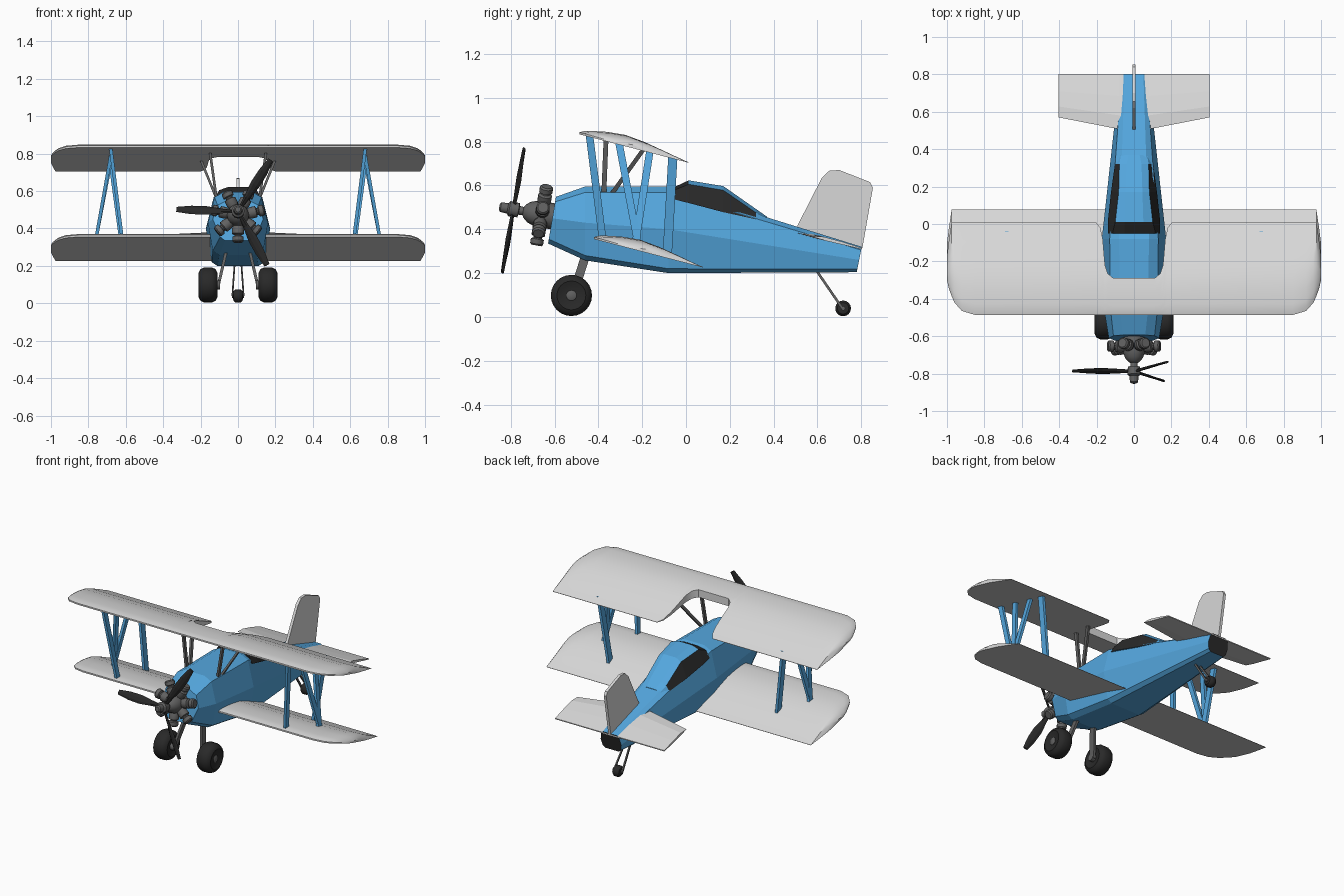
import bpy, bmesh
from math import sin, cos, pi, radians
from mathutils import Vector

if "Cube" in bpy.data.objects:
    bpy.data.objects.remove(bpy.data.objects["Cube"])


def material(name, rgb):
    m = bpy.data.materials.new(name)
    m.diffuse_color = (*rgb, 1)
    m.use_nodes = True
    m.node_tree.nodes["Principled BSDF"].inputs["Base Color"].default_value = m.diffuse_color
    return m


BLUE = material("sky blue", (0.09, 0.39, 0.74))
WHITE = material("pale grey", (0.69, 0.69, 0.69))
METAL = material("engine grey", (0.12, 0.12, 0.12))
BLACK = material("black", (0.022, 0.022, 0.022))


def loft(name, rings, mats, smooth=None, rule=None):
    """Skin a list of equal point rings and cap both ends."""
    bm = bmesh.new()
    vs = [[bm.verts.new(p) for p in ring] for ring in rings]
    n = len(vs[0])
    for a, b in zip(vs, vs[1:]):
        for i in range(n):
            j = (i + 1) % n
            bm.faces.new((a[i], a[j], b[j], b[i]))
    bm.faces.new(vs[0])
    bm.faces.new(vs[-1])
    bmesh.ops.recalc_face_normals(bm, faces=bm.faces)
    bm.normal_update()
    if rule:
        for f in bm.faces:
            f.material_index = rule(f.normal, f.calc_center_median())
    me = bpy.data.meshes.new(name)
    bm.to_mesh(me)
    bm.free()
    ob = bpy.data.objects.new(name, me)
    bpy.context.collection.objects.link(ob)
    for m in mats:
        me.materials.append(m)
    if smooth:
        bpy.ops.object.select_all(action='DESELECT')
        ob.select_set(True)
        bpy.context.view_layer.objects.active = ob
        bpy.ops.object.shade_smooth_by_angle(angle=radians(smooth))
    return ob


def lathe(name, origin, axis, profile, mat, seg=16):
    """Revolve (distance along axis, radius) pairs."""
    o, ax = Vector(origin), Vector(axis).normalized()
    u = ax.orthogonal().normalized()
    v = ax.cross(u)
    rings = [[o + ax * d + (u * cos(2 * pi * i / seg) + v * sin(2 * pi * i / seg)) * r
              for i in range(seg)] for d, r in profile]
    return loft(name, rings, [mat], 40)


def strut(name, a, b, wx, wy, mat):
    """Straight bar with a level rectangular section."""
    offs = [(-1, -1), (1, -1), (1, 1), (-1, 1)]
    loft(name, [[(p[0] + sx * wx / 2, p[1] + sy * wy / 2, p[2]) for sx, sy in offs]
                for p in (a, b)], [mat])


def mirrored(half):
    return half + [(-x, *rest) for x, *rest in reversed(half)]


# fuselage: y, y lean, then half-section (width, height) from bottom to top
stations = [
    (-0.61, 0.17, [(0.07, 0.335), (0.095, 0.355), (0.135, 0.45), (0.11, 0.525), (0.06, 0.548)]),
    (-0.46, 0, [(0.10, 0.258), (0.135, 0.28), (0.16, 0.43), (0.125, 0.568), (0.075, 0.595)]),
    (-0.08, 0, [(0.11, 0.2), (0.14, 0.22), (0.172, 0.40), (0.13, 0.568), (0.08, 0.594)]),
    (0.79, 0.2, [(0.05, 0.204), (0.066, 0.218), (0.076, 0.26), (0.066, 0.305), (0.05, 0.32)]),
]
loft("fuselage", [[(x, y + k * (z - (0.45 if y < 0 else 0.26)), z) for x, z in mirrored(h)]
                  for y, k, h in stations], [BLUE, BLACK],
     rule=lambda n, c: int(n.y > 0.8))

# canopy: black windscreen and side windows, blue roof
canopy = [
    (-0.05, [(0.14, 0.535), (0.115, 0.58), (0.05, 0.594)]),
    (0.012, [(0.14, 0.52), (0.10, 0.605), (0.05, 0.623)]),
    (0.17, [(0.123, 0.478), (0.082, 0.578), (0.045, 0.597)]),
    (0.32, [(0.102, 0.445), (0.078, 0.475), (0.04, 0.492)]),
    (0.37, [(0.088, 0.42), (0.07, 0.45), (0.03, 0.457)]),
]
loft("canopy", [[(x, y, z) for x, z in mirrored(h)] for y, h in canopy], [BLUE, BLACK],
     rule=lambda n, c: int((n.y < -0.3 and c.y < 0.01) or (abs(n.x) > 0.55 and c.y < 0.32)))

# wings: flat underside, arched top, rounded tips
ARCH = [(0, 0.010), (0.05, 0.022), (0.12, 0.031), (0.25, 0.044), (0.42, 0.052),
        (0.6, 0.042), (0.78, 0.024), (0.9, 0.011), (1, 0.002)]


def arch(t):
    for (a, p), (b, q) in zip(ARCH, ARCH[1:]):
        if t <= b:
            return p + (q - p) * (t - a) / (b - a)
    return ARCH[-1][1]


TE = 0.012
TIP = [(0.85, -0.486, TE, 1), (0.92, -0.465, TE, 0.95), (0.96, -0.42, TE, 0.85),
       (0.975, -0.385, TE, 0.75), (0.99, -0.345, -0.09, 0.55), (1.0, -0.30, -0.17, 0.3)]
CUTOUT = [(0.11, -0.486, -0.29, 1), (0.14, -0.486, -0.265, 1), (0.155, -0.486, -0.22, 1),
          (0.167, -0.486, -0.08, 1), (0.18, -0.486, -0.02, 1), (0.205, -0.486, TE, 1)]


def wing(name, half, dy, dz):
    rings = []
    for x, le, te, s in [(-a, *r) for a, *r in reversed(half)] + half:
        ys = [le + (te - le) * t for t, _ in ARCH]
        full = TE if abs(x) < 0.5 else te
        base = [0.833 - 0.26 * (y + 0.486) for y in ys]
        top = [(x, y + dy, b + dz + s * arch((y - le) / (full - le))) for y, b in zip(ys, base)]
        bot = [(x, y + dy, b + dz) for y, b in zip(ys, base)]
        rings.append(top + bot[::-1])
    loft(name, rings, [WHITE], 35)


wing("upper_wing", CUTOUT + TIP, 0, 0)
wing("lower_wing", [(0.05, -0.486, TE, 1)] + TIP, 0.066, -0.478)

# tail fin and tailplane
fin = [(0.50, 0.40), (0.62, 0.635), (0.655, 0.668), (0.70, 0.67), (0.84, 0.615),
       (0.853, 0.59), (0.805, 0.315)]
loft("tail_fin", [[(x, y, z) for y, z in fin] for x in (-0.009, 0.009)], [WHITE])


def tail_section(x, le):
    prof = [(0, 0), (0.25, 0.012), (0.6, 0.01), (1, 0.003), (1, -0.003), (0.3, -0.004)]
    pts = [(le + (0.803 - le) * t, o) for t, o in prof]
    return [(x, y, 0.382 - 0.24 * (y - 0.51) + o) for y, o in pts]


loft("tailplane", [tail_section(x, le) for x, le in
                   ((-0.403, 0.57), (-0.08, 0.507), (0.08, 0.507), (0.403, 0.57))], [WHITE])

# radial engine on a thrust line tilted slightly upward
X = Vector((1, 0, 0))
F = Vector((0, -cos(radians(10)), sin(radians(10))))
U = Vector((0, sin(radians(10)), cos(radians(10))))
E = Vector((0, -0.658, 0.468))
lathe("crankcase", E, F, [(-0.06, 0.06), (0.0, 0.06), (0.03, 0.058), (0.06, 0.047),
                          (0.08, 0.03), (0.088, 0.016)], METAL)
for i in range(7):
    a = -pi / 2 + i * 2 * pi / 7
    lathe(f"engine_cylinder_{i + 1}", E, X * cos(a) + U * sin(a),
          [(0.03, 0.025), (0.06, 0.028), (0.068, 0.032), (0.098, 0.032), (0.104, 0.02),
           (0.11, 0.02), (0.115, 0.031), (0.137, 0.031), (0.144, 0.024)], METAL, 12)

# propeller hub and three twisted blades
lathe("propeller_hub", E, F, [(0.07, 0.018), (0.105, 0.02), (0.108, 0.033), (0.15, 0.035),
                              (0.158, 0.024), (0.19, 0.022), (0.197, 0.014)], METAL)
P = E + F * 0.131
for i in range(3):
    a = radians(178 + 120 * i)
    R, T = X * cos(a) + U * sin(a), U * cos(a) - X * sin(a)
    rings = []
    for r, w, pitch in ((0.02, 0.022, 40), (0.09, 0.036, 34), (0.17, 0.056, 26),
                        (0.25, 0.052, 20), (0.33, 0.03, 15)):
        c = T * cos(radians(pitch)) + F * sin(radians(pitch))
        d = R.cross(c) * 0.006
        rings.append([P + R * r + c * (w / 2) * s + d * k
                      for s, k in ((-1, 0), (-0.3, 1), (0.5, 1), (1, 0), (0.5, -1), (-0.3, -1))])
    loft(f"propeller_blade_{i + 1}", rings, [BLACK])

# struts, main gear and tail gear, one set per side
for side, s in (("left", -1), ("right", 1)):
    strut(f"{side}_front_wing_strut", (s * .68, -.44, .825), (s * .62, -.38, .35), .018, .034, BLUE)
    strut(f"{side}_rear_wing_strut", (s * .68, -.06, .73), (s * .62, -.085, .29), .018, .042, BLUE)
    strut(f"{side}_front_v_strut", (s * .68, -.305, .79), (s * .76, -.22, .34), .018, .034, BLUE)
    strut(f"{side}_rear_v_strut", (s * .68, -.165, .755), (s * .76, -.23, .34), .018, .034, BLUE)
    strut(f"{side}_front_cabin_strut", (s * .15, -.365, .81), (s * .115, -.375, .56), .014, .022, METAL)
    strut(f"{side}_rear_cabin_strut", (s * .20, -.19, .77), (s * .115, -.34, .56), .014, .024, METAL)

    strut(f"{side}_gear_leg", (s * .06, -.455, .29), (s * .108, -.52, .085), .016, .042, METAL)
    lathe(f"{side}_tyre", (s * .16, -.523, .098), (1, 0, 0),
          [(-.04, .03), (-.045, .05), (-.05, .066), (-.04, .085), (-.02, .094), (.02, .094),
           (.04, .085), (.05, .066), (.045, .05), (.04, .03)], BLACK, 24)
    lathe(f"{side}_wheel_hub", (s * .155, -.523, .098), (s, 0, 0),
          [(-.06, .024), (.047, .024), (.05, .02)], METAL, 12)
    strut(f"{side}_tail_gear_leg", (s * .018, .595, .212), (s * .03, .713, .04), .009, .014, METAL)

lathe("tail_wheel", (0, .717, .039), (1, 0, 0),
      [(-.026, .014), (-.024, .026), (-.012, .036), (.012, .036), (.024, .026), (.026, .014)], BLACK)
lathe("tail_axle", (0, .717, .039), (1, 0, 0), [(-.033, .01), (.033, .01)], METAL, 8)
